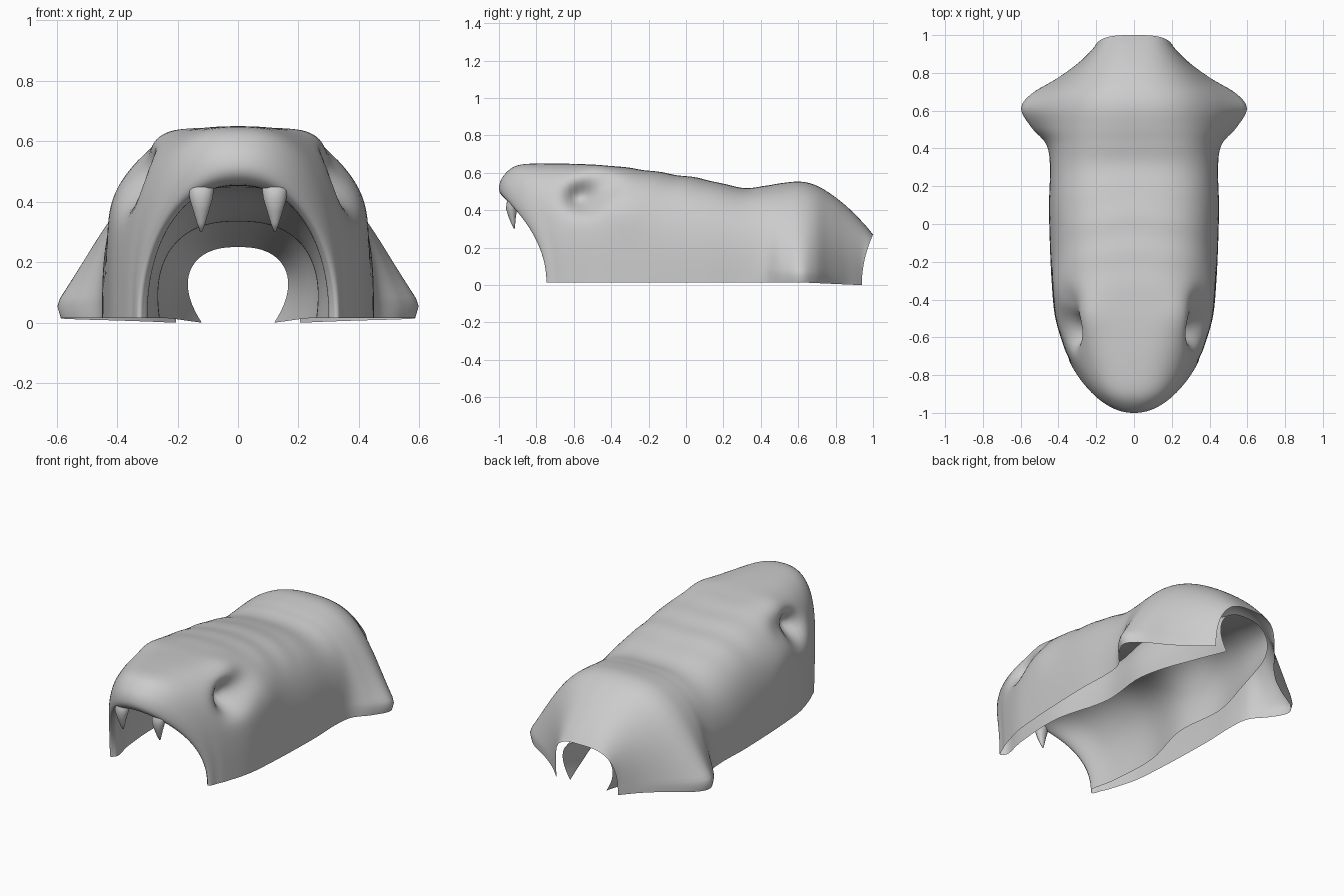
import bpy, bmesh, math
from mathutils import Vector

SEG = 96     # points around each arch
SUB = 6      # rows between two stations

# Arch stations: y at crown, y at ground, crown height, half width, squareness, flare at ground
OUTER = [
    (1.00, 0.94, 0.27, 0.205, 0.60, 0.00),
    (0.95, 0.92, 0.33, 0.225, 0.68, 0.00),
    (0.86, 0.85, 0.42, 0.29, 0.78, 0.01),
    (0.77, 0.77, 0.49, 0.36, 0.80, 0.06),
    (0.69, 0.69, 0.535, 0.42, 0.78, 0.15),
    (0.61, 0.61, 0.553, 0.44, 0.76, 0.195),
    (0.51, 0.51, 0.545, 0.445, 0.74, 0.12),
    (0.42, 0.42, 0.53, 0.44, 0.70, 0.03),
    (0.30, 0.30, 0.52, 0.445, 0.68, 0.00),
    (0.10, 0.10, 0.565, 0.45, 0.66, 0.00),
    (-0.12, -0.12, 0.60, 0.445, 0.64, 0.00),
    (-0.33, -0.32, 0.63, 0.435, 0.60, 0.00),
    (-0.52, -0.49, 0.645, 0.418, 0.60, 0.00),
    (-0.75, -0.64, 0.65, 0.375, 0.72, 0.00),
    (-0.90, -0.70, 0.64, 0.35, 0.83, 0.00),
    (-0.975, -0.73, 0.585, 0.34, 0.90, 0.00),
    (-1.00, -0.745, 0.52, 0.33, 0.95, 0.00),
]
# The tunnel narrows to a throat ring, widens again, then closes toward the rear hole
INNER = [
    (-0.98, -0.74, 0.475, 0.315, 0.95, 0.00),
    (-0.92, -0.70, 0.455, 0.30, 0.92, 0.00),
    (-0.70, -0.55, 0.45, 0.33, 0.80, 0.00),
    (-0.30, -0.25, 0.43, 0.34, 0.78, 0.00),
    (0.08, 0.08, 0.335, 0.28, 0.80, -0.02),
    (0.40, 0.40, 0.37, 0.30, 0.80, -0.02),
    (0.72, 0.72, 0.30, 0.24, 0.80, -0.05),
    (0.95, 0.93, 0.25, 0.20, 0.78, -0.08),
]


def spline(a, b, c, d, t):
    return 0.5 * (2*b + (c-a)*t + (2*a-5*b+4*c-d)*t*t + (3*b-a-3*c+d)*t**3)


def sample(stations):
    last = len(stations) - 1
    rows = []
    for i in range(last):
        s = [stations[min(max(i + k, 0), last)] for k in (-1, 0, 1, 2)]
        rows += [[spline(*col, j / SUB) for col in zip(*s)] for j in range(SUB)]
    return rows + [list(stations[-1])]


def arch_point(row, u):
    y_top, y_bot, h, w, p, flare = row
    a = math.pi * u
    c, f = math.cos(a), max(math.sin(a), 0.0) ** p
    y = y_top + (y_bot - y_top) * (1 - f * f)
    z0 = 0.015 * (1 - min(max((y - 0.6) / 0.33, 0), 1))
    tuck = 0.25 * max(flare, 0) * max(0, 1 - f / 0.13) ** 2
    x = math.copysign(abs(c) ** p * w + flare * (1 - f) ** 2 - tuck, c)
    return Vector((x, y, z0 + (h - z0) * f))


def sculpt(v):
    # brow bumps, eye sockets with a trailing groove, shallow wrinkles along the back
    side = 1 if v.x > 0 else -1
    q = Vector((abs(v.x), v.y, v.z))

    def near(center, radius):
        return math.exp(-((q - Vector(center)).length / radius) ** 2)
    move = Vector((0.3, 0, 0.6)) * 0.02 * near((0.24, -0.47, 0.63), 0.10)
    move += Vector((-0.9, -0.1, -0.1)) * 0.14 * near((0.36, -0.55, 0.48), 0.085)
    move += Vector((-0.8, 0, -0.3)) * 0.035 * near((0.36, -0.42, 0.54), 0.08)
    move += Vector((1, 0, 0)) * 0.012 * near((0.42, -0.32, 0.40), 0.12)
    back = math.exp(-((v.y + 0.05) / 0.3) ** 2) * min(max((v.z - 0.4) / 0.15, 0), 1)
    move.z += 0.003 * back * math.sin(v.y * 34 + 5 * q.x)
    move.x *= side
    return v + move


def make_object(name, bm):
    bmesh.ops.recalc_face_normals(bm, faces=bm.faces)
    mesh = bpy.data.meshes.new(name)
    bm.to_mesh(mesh)
    bm.free()
    mesh.polygons.foreach_set("use_smooth", [True] * len(mesh.polygons))
    ob = bpy.data.objects.new(name, mesh)
    bpy.context.collection.objects.link(ob)
    return ob


# Hollow body: outer skin runs forward, folds over the lip, inner tunnel runs back
bm = bmesh.new()
outer_rows = len(OUTER) * SUB - SUB + 1
grid = []
for n, row in enumerate(sample(OUTER + INNER)):
    pts = [arch_point(row, k / SEG) for k in range(SEG + 1)]
    if n < outer_rows:
        pts = [sculpt(p) for p in pts]
    grid.append([bm.verts.new(p) for p in pts])
for r0, r1 in zip(grid, grid[1:]):
    for k in range(SEG):
        bm.faces.new((r0[k], r0[k + 1], r1[k + 1], r1[k]))
make_object("hollow_body", bm)

# Pair of fangs growing out of the upper lip
FANG = [(-0.915, 0.475, 0.035), (-0.925, 0.44, 0.042), (-0.932, 0.41, 0.038),
        (-0.930, 0.37, 0.026), (-0.924, 0.33, 0.014), (-0.918, 0.302, 0.004)]   # y, z, radius
for side, label in ((-1, "left"), (1, "right")):
    bm = bmesh.new()
    rings = []
    for y, z, r in FANG:
        rings.append([bm.verts.new((side * 0.122 + r * math.cos(t * math.tau / 16),
                                    y + 0.8 * r * math.sin(t * math.tau / 16), z))
                      for t in range(16)])
    for r0, r1 in zip(rings, rings[1:]):
        for k in range(16):
            bm.faces.new((r0[k], r0[k - 1], r1[k - 1], r1[k]))
    bm.faces.new(rings[-1])
    make_object("fang_" + label, bm)
